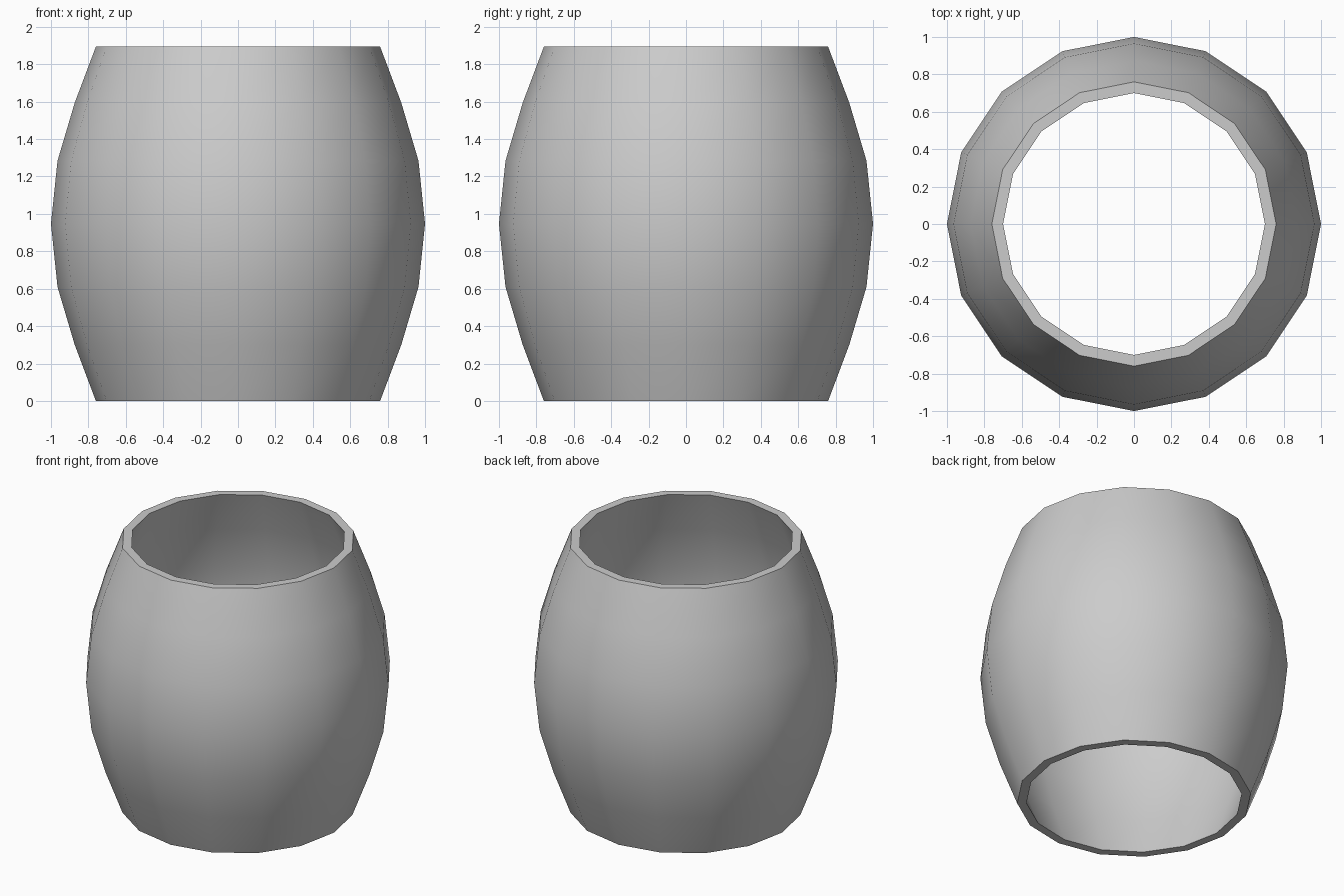
import bpy, bmesh
from math import cos, sin, tau, radians

if "Cube" in bpy.data.objects:
    bpy.data.objects.remove(bpy.data.objects["Cube"])

SIDES = 16
WALL = 0.06

# Outer profile from bottom to top (radius, height), then inner back down
outer = [(0.76, 0), (0.873, 0.30), (0.965, 0.61), (1.0, 0.947),
         (0.965, 1.284), (0.873, 1.594), (0.76, 1.894)]
inner = [(r - WALL, z) for r, z in reversed(outer)]
profile = outer + inner

# Barrel shell: closed profile revolved around z
bm = bmesh.new()
rings = [[bm.verts.new((r * cos(tau * i / SIDES), r * sin(tau * i / SIDES), z))
          for i in range(SIDES)] for r, z in profile]
for k, ring in enumerate(rings):
    nxt = rings[(k + 1) % len(rings)]
    for i in range(SIDES):
        j = (i + 1) % SIDES
        bm.faces.new((ring[i], ring[j], nxt[j], nxt[i]))
bmesh.ops.recalc_face_normals(bm, faces=bm.faces)

mesh = bpy.data.meshes.new("barrel_shell")
bm.to_mesh(mesh)
bm.free()
barrel = bpy.data.objects.new("barrel_shell", mesh)
bpy.context.collection.objects.link(barrel)

# Smooth walls, sharp rims
bpy.context.view_layer.objects.active = barrel
barrel.select_set(True)
bpy.ops.object.shade_smooth_by_angle(angle=radians(40))
